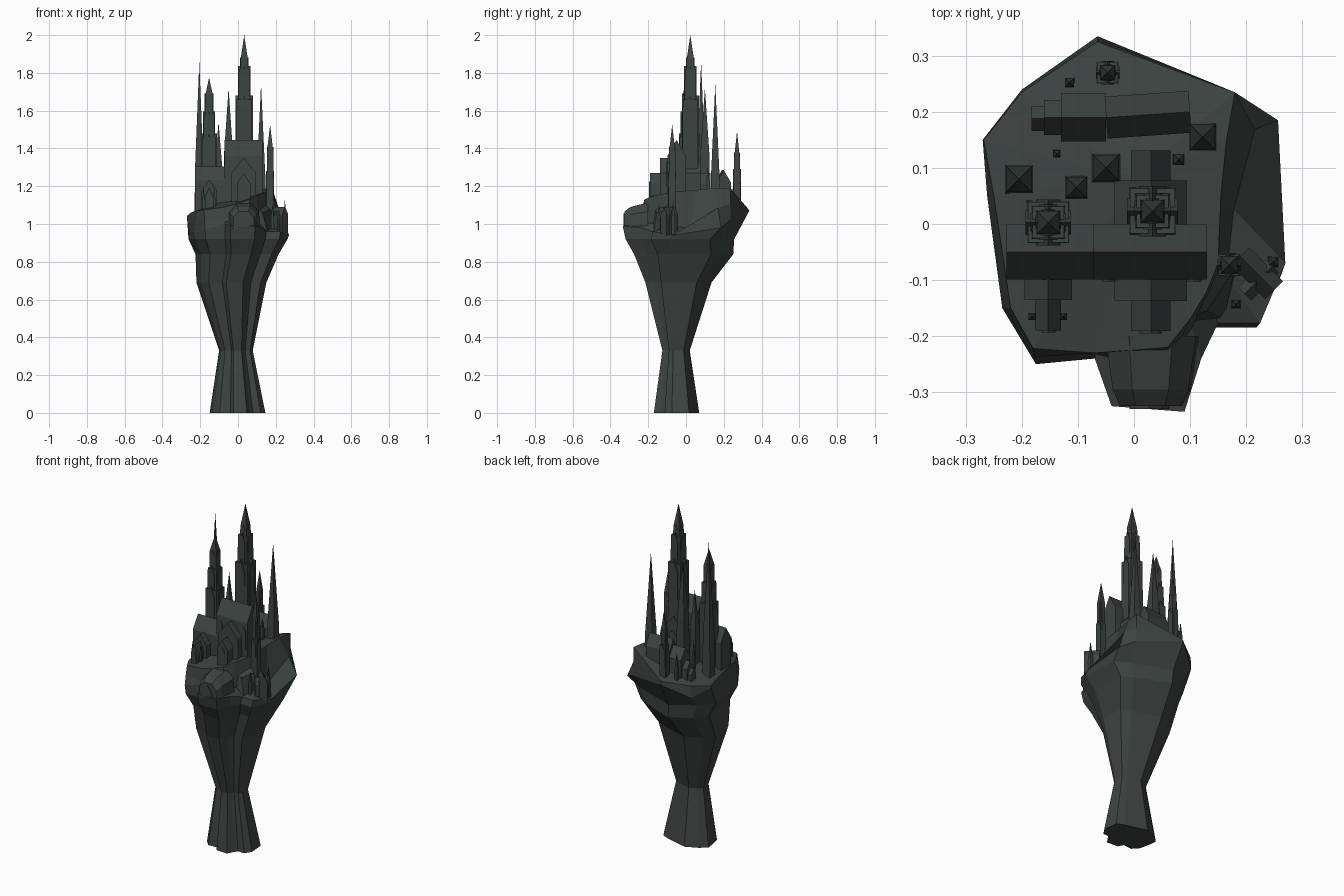
import bpy, bmesh, math
from mathutils import Matrix, Vector

if "Cube" in bpy.data.objects:
    bpy.data.objects.remove(bpy.data.objects["Cube"])

stone = bpy.data.materials.new("dark slate")
stone.diffuse_color = (0.047, 0.058, 0.055, 1)
stone.use_nodes = True
stone.node_tree.nodes["Principled BSDF"].inputs["Base Color"].default_value = stone.diffuse_color


def mesh(name, verts, faces):
    me = bpy.data.meshes.new(name)
    me.from_pydata(verts, [], faces)
    bm = bmesh.new()
    bm.from_mesh(me)
    bmesh.ops.recalc_face_normals(bm, faces=bm.faces[:])
    bm.to_mesh(me)
    bm.free()
    me.materials.append(stone)
    ob = bpy.data.objects.new(name, me)
    bpy.context.collection.objects.link(ob)
    return ob


def loft(name, rings, tip=None):
    """Skin equal-length rings; end in a cap or in a tip point."""
    n = len(rings[0])
    verts = [p for r in rings for p in r]
    faces = [list(range(n))]
    for k in range(len(rings) - 1):
        for i in range(n):
            j = (i + 1) % n
            faces.append([k*n + i, k*n + j, k*n + n + j, k*n + n + i])
    last = (len(rings) - 1) * n
    if tip:
        verts.append(tip)
        faces += [[last + i, last + (i + 1) % n, len(verts) - 1] for i in range(n)]
    else:
        faces.append([last + i for i in range(n)])
    return mesh(name, verts, faces)


def square(cx, cy, h, z):
    return [(cx-h, cy-h, z), (cx+h, cy-h, z), (cx+h, cy+h, z), (cx-h, cy+h, z)]


def gable(name, cx, cy, length, width, z0, eave, ridge, turn=0):
    """House block, ridge along x before turning (degrees)."""
    prof = [(-width/2, z0), (width/2, z0), (width/2, eave), (0, ridge), (-width/2, eave)]
    ends = [[(s*length/2, y, z) for y, z in prof] for s in (-1, 1)]
    ob = loft(name, ends)
    ob.data.transform(Matrix.Translation((cx, cy, 0)) @ Matrix.Rotation(math.radians(turn), 4, 'Z'))
    return ob


def arch(name, cx, y, w, z0, top):
    """Pointed arch plate on a front-facing wall."""
    s = top - w * 0.9
    prof = [(-w/2, z0), (w/2, z0), (w/2, s), (w*.32, s + (top-s)*.6), (0, top),
            (-w*.32, s + (top-s)*.6), (-w/2, s)]
    return loft(name, [[(cx + x, yy, z) for x, z in prof] for yy in (y + .003, y - .004)])


def spire(name, cx, cy, h, z0, shoulder, apex):
    loft(name, [square(cx, cy, h, z0), square(cx, cy, h * .86, shoulder)], (cx, cy, apex))


def tiered(name, cx, cy, tiers, z0, apex):
    """Stepped tower: (half width, top) tiers, with cross gables on every tier."""
    rings = []
    for h, top in tiers:
        rings += [square(cx, cy, h, z0 if not rings else rings[-1][0][2]), square(cx, cy, h * .93, top)]
    loft(name, rings, (cx, cy, apex))
    base = z0
    for h, top in tiers:
        for turn in (0, 90):
            gable(name + "_gable", cx, cy, h * 2.1, h * 1.1, base, top - h * 1.1, top + h * .5, turn)
        base = top


# --- Rock: widest outline, plateau outline, and scaled lower rings
wide = [(-.065, .335, 1.07), (-.20, .24, .99), (-.27, .15, 1.035), (-.262, .05, .97), (-.235, -.15, .95),
        (-.175, -.25, .97), (-.07, -.24, 1.0), (-.04, -.325, .99), (.09, -.335, .99), (.12, -.24, .98),
        (.15, -.177, .96), (.225, -.177, .96), (.27, -.07, .94), (.257, .185, .98), (.18, .235, 1.02)]
plateau = [(-.065, .325, 1.085), (-.20, .235, 1.06), (-.268, .15, 1.045), (-.25, .05, 1.06),
           (-.22, -.15, 1.07), (-.18, -.222, 1.075), (-.07, -.23, 1.09), (0, -.225, 1.11),
           (.06, -.22, 1.13), (.10, -.17, 1.15), (.13, -.12, 1.16), (.15, -.07, 1.17),
           (.155, .05, 1.18), (.165, .15, 1.19), (.18, .235, 1.19)]
ledge = []
for i, (a, b) in enumerate(zip(wide, plateau)):
    t, u = (.8, .15) if 6 <= i <= 12 else (.45, .5)
    ledge.append((a[0] + (b[0]-a[0])*t, a[1] + (b[1]-a[1])*t, a[2] + (b[2]-a[2])*u))


def scaled(z, x0, x1, y0, y1):
    return [(x0 + (x + .27) / .54 * (x1 - x0), y0 + (y + .335) / .67 * (y1 - y0), z) for x, y, _ in wide]


lower = [scaled(0, -.15, .145, -.17, .07), scaled(.33, -.10, .078, -.125, .02),
         scaled(.69, -.22, .15, -.215, .135), scaled(.84, -.225, .215, -.275, .25),
         scaled(.92, -.262, .262, -.32, .255)]
loft("rock_pillar", lower + [wide, ledge, plateau], (0, .08, 1.16))

# Cave mouth on the front ledge
hump = [(-.065, .97), (.075, .97), (.07, 1.05), (.035, 1.09), (-.03, 1.09), (-.065, 1.05)]
loft("cave_boulder", [[(.027 + x*s, y, .97 + (z-.97)*s) for x, z in hump]
                      for y, s in ((-.325, .8), (-.295, 1), (-.20, 1.2))])
arch("cave_opening", .027, -.326, .07, .985, 1.055)
# Rock shoulder beside the ledge
loft("rock_shoulder", [[(.09, -.19, .94), (.16, -.17, .94), (.19, -.06, .94), (.10, -.05, .94)],
                       [(.09, -.17, 1.09), (.13, -.155, 1.06), (.18, -.08, 1.08), (.10, -.06, 1.15)]])

# --- Great halls
gable("great_hall", .029, -.05, .203, .098, 1.05, 1.36, 1.445)
gable("low_hall", -.15, -.05, .155, .098, 1.03, 1.23, 1.305)
# Transepts and porches
gable("main_transept", .03, -.03, .215, .13, 1.08, 1.27, 1.35, 90)
gable("main_porch", .03, -.03, .322, .07, 1.08, 1.215, 1.27, 90)
gable("low_transept", -.153, -.09, .092, .085, 1.03, 1.175, 1.235, 90)
gable("low_porch", -.153, -.14, .10, .046, 1.03, 1.14, 1.195, 90)
arch("main_door", .03, -.191, .04, 1.11, 1.225)
arch("low_door", -.153, -.19, .026, 1.075, 1.15)
for x in (-.045, .108):
    arch("hall_window", x, -.099, .025, 1.2, 1.33)
for x in (-.182, -.126):
    spire("porch_pinnacle", x, -.165, .007, 1.03, 1.13, 1.2)

# Back wing, stepping down to the left
for x, y, l, w, eave, ridge, turn in [(.025, .195, .15, .075, 1.22, 1.285, 4), (-.09, .19, .08, .085, 1.19, 1.25, 0),
                                      (-.145, .19, .032, .062, 1.14, 1.18, 0), (-.17, .188, .025, .045, 1.11, 1.14, 0)]:
    gable("back_wing", x, y, l, w, 1.0, eave, ridge, turn)

# --- Stepped towers
tiered("main_tower", .033, .023, [(.043, 1.66), (.031, 1.82), (.021, 1.87)], 1.05, 2.0)
tiered("left_tower", -.153, .003, [(.039, 1.46), (.030, 1.58), (.022, 1.68)], 1.0, 1.775)
tiered("rear_tower", -.047, .27, [(.020, 1.28), (.014, 1.37)], 1.04, 1.49)
tiered("right_tower", .17, -.073, [(.020, 1.27), (.016, 1.40)], .95, 1.525)

# --- Slim square spires
for x, y, h, z0, shoulder, apex in [
        (-.205, .08, .026, 1.0, 1.30, 1.86), (.122, .155, .026, 1.1, 1.26, 1.74),
        (-.05, .10, .027, 1.05, 1.38, 1.72), (-.103, .065, .021, 1.05, 1.32, 1.54),
        (-.115, .252, .009, 1.03, 1.15, 1.24), (-.138, .125, .007, 1.05, 1.18, 1.28),
        (.08, .115, .011, 1.1, 1.22, 1.30), (.182, -.143, .008, .94, 1.04, 1.11),
        (.248, -.068, .010, .93, 1.03, 1.13)]:
    spire("slim_spire", x, y, h, z0, shoulder, apex)

# --- Gatehouse on the right ledge
gable("gatehouse", .22, -.088, .085, .045, .94, 1.05, 1.09, -45)
gable("gatehouse_porch", .222, -.10, .07, .034, .94, 1.03, 1.07, 45)
